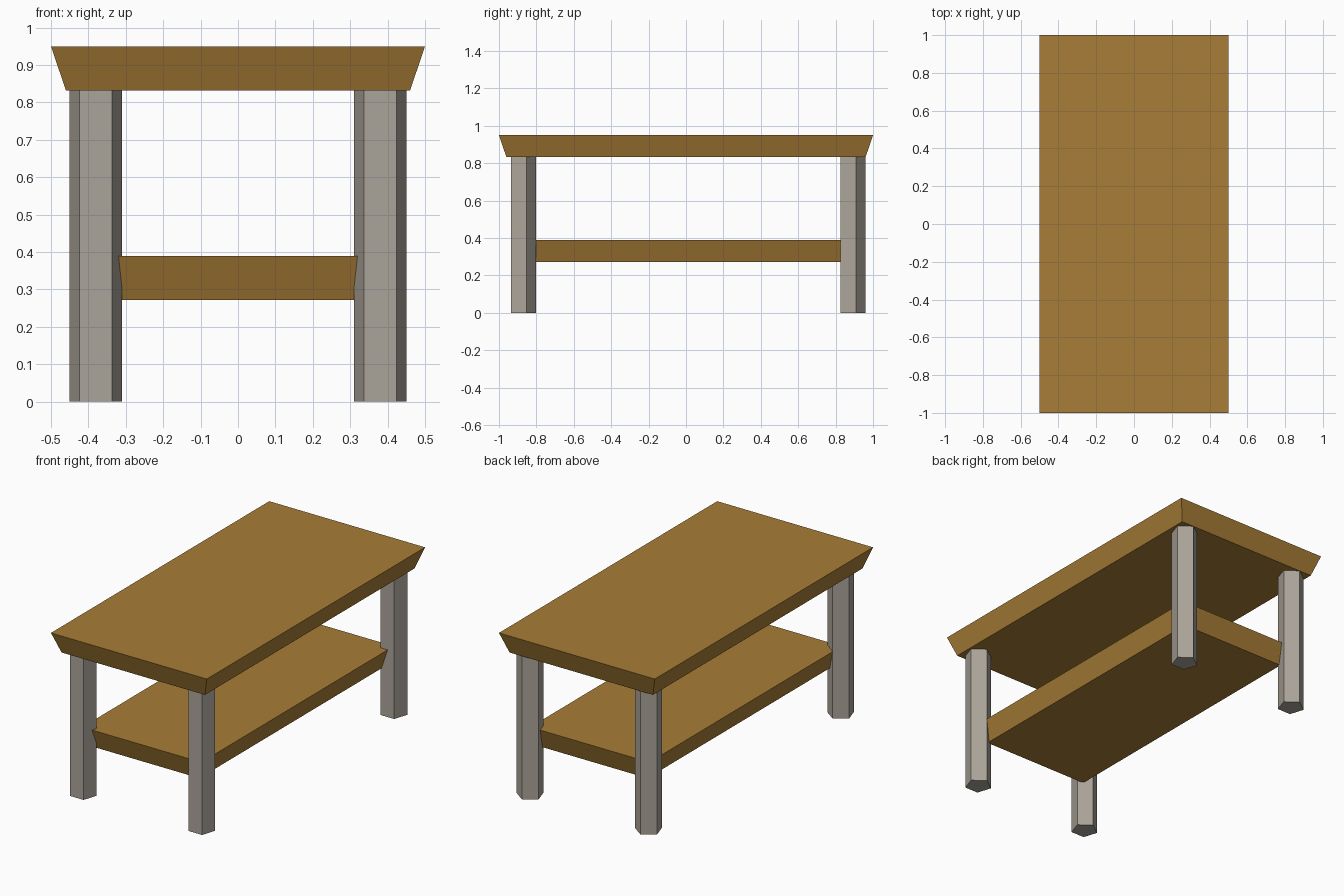
import bpy
import bmesh
import math

if "Cube" in bpy.data.objects:
    bpy.data.objects.remove(bpy.data.objects["Cube"])


def material(name, rgb):
    m = bpy.data.materials.new(name)
    m.diffuse_color = (*rgb, 1)
    m.use_nodes = True
    m.node_tree.nodes["Principled BSDF"].inputs["Base Color"].default_value = m.diffuse_color
    return m


wood = material("brown wood", (0.39, 0.205, 0.038))
stone = material("warm grey", (0.41, 0.375, 0.322))


def finish(name, bm, mat):
    bmesh.ops.recalc_face_normals(bm, faces=bm.faces)
    me = bpy.data.meshes.new(name)
    bm.to_mesh(me)
    bm.free()
    me.materials.append(mat)
    ob = bpy.data.objects.new(name, me)
    bpy.context.collection.objects.link(ob)
    return ob


def board(name, hx, hy, z0, z1, inset=0.04):
    """Slab whose underside is inset on all four sides."""
    bm = bmesh.new()
    bmesh.ops.create_cube(bm, size=2)
    for v in bm.verts:
        top = v.co.z > 0
        d = 0 if top else inset
        v.co = (v.co.x * (hx - d), v.co.y * (hy - d), z1 if top else z0)
    finish(name, bm, wood)


def leg(name, x, y, r=0.0738, height=0.832):
    """Five-sided post with one edge pointing to the back."""
    bm = bmesh.new()
    ring = [bm.verts.new((x + r * math.cos(a), y + r * math.sin(a), 0))
            for a in (math.pi / 2 + i * math.tau / 5 for i in range(5))]
    base = bm.faces.new(ring)
    ext = bmesh.ops.extrude_face_region(bm, geom=[base], use_keep_orig=True)
    for v in ext["geom"]:
        if isinstance(v, bmesh.types.BMVert):
            v.co.z = height
    finish(name, bm, stone)


# Table top and lower shelf
board("table_top", 0.5, 1.0, 0.832, 0.95)
board("lower_shelf", 0.382, 0.882, 0.272, 0.39)

# Four legs
for side, x in (("left", -0.38), ("right", 0.38)):
    for end, y in (("front", -0.875), ("back", 0.886)):
        leg(f"{end}_{side}_leg", x, y)
